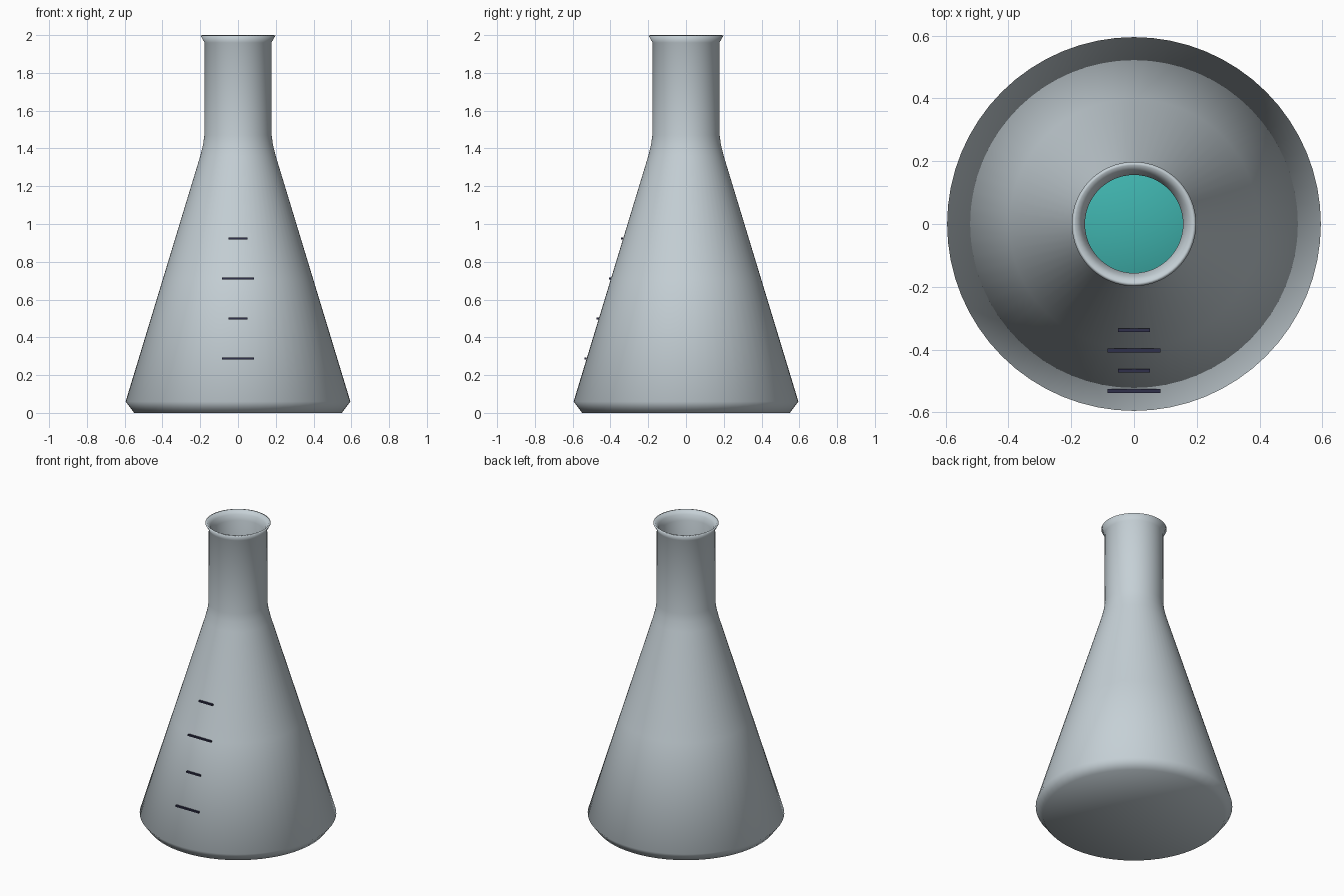
import bpy, bmesh, math

if "Cube" in bpy.data.objects:
    bpy.data.objects.remove(bpy.data.objects["Cube"])

SEGMENTS = 64


def material(name, color):
    m = bpy.data.materials.new(name)
    m.diffuse_color = (*color, 1.0)
    m.use_nodes = True
    m.node_tree.nodes["Principled BSDF"].inputs["Base Color"].default_value = m.diffuse_color
    return m


glass = material("pale grey glass", (0.56, 0.63, 0.67))
teal = material("teal liquid", (0.05, 0.45, 0.42))
ink = material("dark navy ink", (0.03, 0.03, 0.07))


def lathe(name, profile, mat):
    """Spin an (r, z) profile around z; both ends sit on the axis."""
    bm = bmesh.new()
    verts = [bm.verts.new((r, 0, z)) for r, z in profile]
    edges = [bm.edges.new(pair) for pair in zip(verts, verts[1:])]
    bmesh.ops.spin(bm, geom=verts + edges, cent=(0, 0, 0), axis=(0, 0, 1),
                   angle=math.tau, steps=SEGMENTS, use_merge=False)
    bmesh.ops.remove_doubles(bm, verts=bm.verts, dist=0.0005)
    bmesh.ops.recalc_face_normals(bm, faces=bm.faces)
    for f in bm.faces:
        f.smooth = True
    mesh = bpy.data.meshes.new(name)
    bm.to_mesh(mesh)
    bm.free()
    mesh.materials.append(mat)
    obj = bpy.data.objects.new(name, mesh)
    bpy.context.collection.objects.link(obj)
    return obj


def cone_radius(z):
    """Outer radius of the sloping wall."""
    return 0.595 - (z - 0.06) * 0.304


# Flask: outer wall up to the flared lip, then inner wall back down
outer = [(0, 0), (0.55, 0), (0.595, 0.06), (cone_radius(0.71), 0.71),
         (cone_radius(1.36), 1.36), (0.185, 1.42), (0.178, 1.47),
         (0.177, 1.96), (0.198, 1.997)]
inner = [(0.187, 2.0), (0.168, 1.975), (0.156, 1.94), (0.156, 1.47),
         (0.165, 1.42), (cone_radius(1.36) - 0.021, 1.36),
         (cone_radius(0.71) - 0.021, 0.71), (0.57, 0.07), (0.53, 0.025), (0, 0.025)]
lathe("flask", outer + inner, glass)

# Liquid filling the lower part of the flask
level = 0.7
lathe("liquid", [(0, 0.03), (0.525, 0.03), (0.56, 0.075),
                 (cone_radius(level) - 0.028, level), (0, level)], teal)

# Graduation marks on the front, alternating long and short
for i, z in enumerate((0.288, 0.5, 0.712, 0.923)):
    width = 0.17 if i % 2 == 0 else 0.102
    bpy.ops.mesh.primitive_cube_add(size=1, location=(0, -cone_radius(z) - 0.006, z))
    mark = bpy.context.object
    mark.name = f"graduation_mark_{i + 1}"
    mark.scale = (width, 0.012, 0.01)
    bpy.ops.object.transform_apply(location=False, rotation=False, scale=True)
    mark.data.materials.append(ink)
